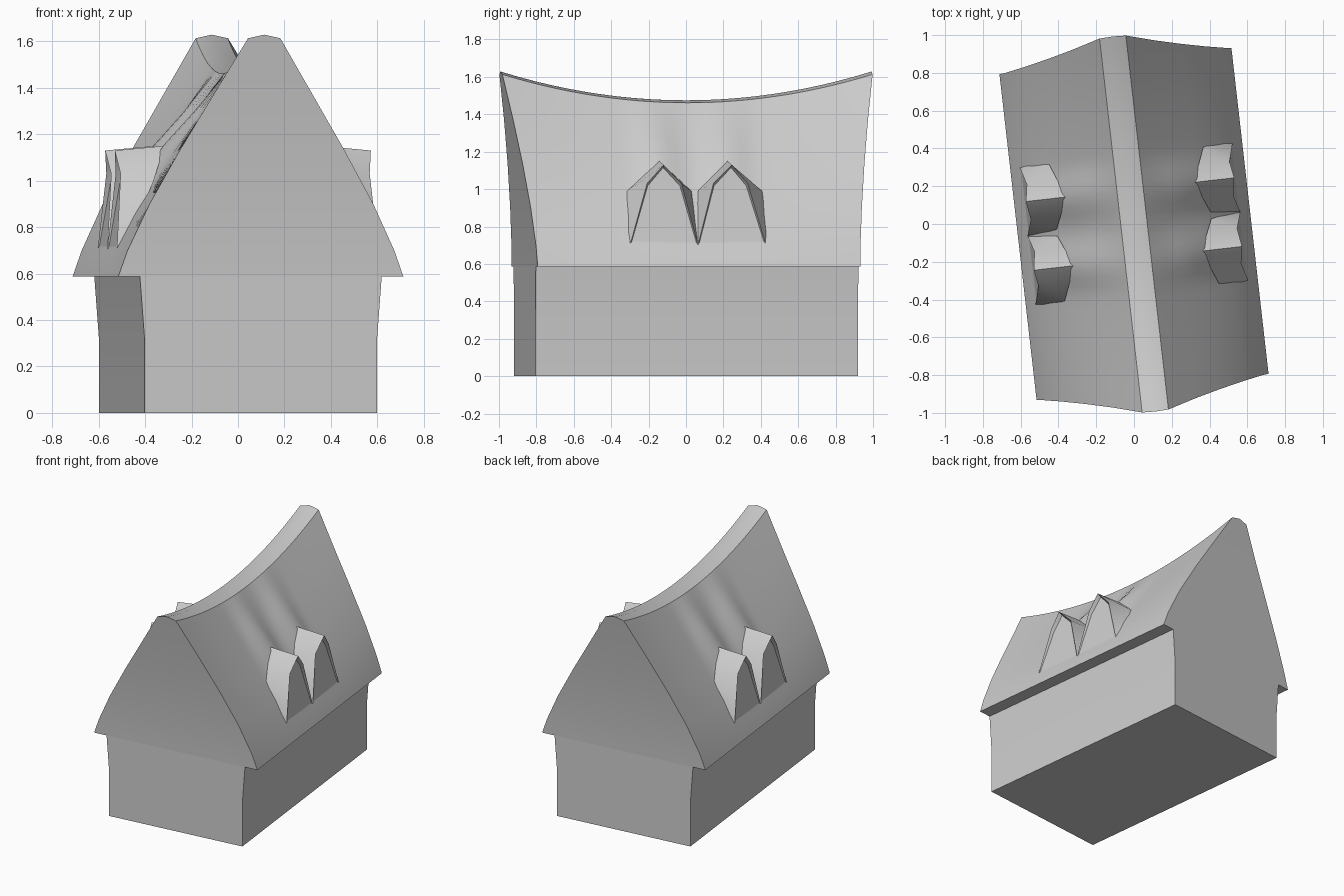
import bpy, bmesh, math

if "Cube" in bpy.data.objects:
    bpy.data.objects.remove(bpy.data.objects["Cube"])

TURN = math.radians(6.5)
EAVE = 0.587
C = 0.183  # dormer centre along the house, also half its width


def make_object(name, bm, angle=32):
    bmesh.ops.recalc_face_normals(bm, faces=bm.faces)
    me = bpy.data.meshes.new(name)
    bm.to_mesh(me)
    bm.free()
    me.shade_smooth()
    me.set_sharp_from_angle(angle=math.radians(angle))
    ob = bpy.data.objects.new(name, me)
    ob.rotation_euler.z = TURN
    bpy.context.collection.objects.link(ob)
    return ob


# Walls: flared towards the eaves, open under the roof
bm = bmesh.new()
rings = []
for half, z in ((0.504, 0), (0.504, 0.32), (0.524, EAVE)):
    rings.append([bm.verts.new((sx * half, sy * 0.868, z))
                  for sx, sy in ((-1, -1), (1, -1), (1, 1), (-1, 1))])
for a, b in zip(rings, rings[1:]):
    for i in range(4):
        j = (i + 1) % 4
        bm.faces.new((a[i], a[j], b[j], b[i]))
bm.faces.new(rings[0])
make_object("walls", bm)

# Roof: sagging ridge, gables leaning outwards, soft swells above the dormers
# profile points: half width, relative height, height of swell
half_profile = [(0.618, 0, 0), (0.579, 0.106, 0), (0.485, 0.30, 0), (0.357, 0.522, 0.085),
                (0.216, 0.75, 0.035), (0.07, 0.985, 0)]
profile = half_profile + [(0, 1, 0)] + [(-x, t, b) for x, t, b in reversed(half_profile)]
N = len(profile)
STEPS = 44
bm = bmesh.new()
sections, soffits = [], []
for k in range(STEPS + 1):
    s = 2 * k / STEPS - 1
    height = 0.888 + 0.154 * s * s
    sec = []
    for x, t, b in profile:
        y = s * (0.868 + 0.131 * t ** 1.45)
        off = min(1, abs(abs(y) - C) / C)
        swell = b * math.cos(off * math.pi / 2) ** 2
        sec.append(bm.verts.new((x, y, EAVE + t * height + swell)))
    sections.append(sec)
    # inner edge of the eave underside
    soffits.append([bm.verts.new((x, s * 0.868, EAVE)) for x in (0.524, -0.524)])
for a, b, p, q in zip(sections, sections[1:], soffits, soffits[1:]):
    for i in range(N - 1):
        bm.faces.new((a[i], a[i + 1], b[i + 1], b[i]))
    bm.faces.new((p[0], a[0], b[0], q[0]))
    bm.faces.new((a[-1], p[1], q[1], b[-1]))
for sec, sof in ((sections[0], soffits[0]), (sections[-1], soffits[-1])):
    bm.faces.new((sof[0], sec[0], sec[1], sec[-2], sec[-1], sof[1]))
    for i in range(1, N // 2):
        bm.faces.new([sec[i], sec[i + 1]] + ([sec[N - 2 - i]] if i + 1 < N // 2 else [])
                     + [sec[N - 1 - i]])
make_object("roof", bm, 32)

# Dormers: pointed hoods with shallow recessed fronts, mirrored to all four places
bm = bmesh.new()


def ring(points):
    return [bm.verts.new((x, C + y, z)) for y, x, z in points]


front = ring([(-0.183, 0.567, 0.70), (-0.097, 0.54, 1.03), (0, 0.555, 1.13),
              (0.088, 0.54, 1.03), (0.183, 0.567, 0.70)])
window = ring([(-0.179, 0.563, 0.698), (-0.091, 0.518, 1.018), (0, 0.523, 1.115),
               (0.082, 0.518, 1.018), (0.179, 0.563, 0.698)])
back = ring([(-0.185, 0.53, 0.74), (-0.165, 0.41, 0.99), (0, 0.34, 1.15),
             (0.18, 0.41, 0.99), (0.2, 0.53, 0.74)])
sill = ring([(0, 0.573, 0.69)])[0]
for a, b in ((window, front), (front, back)):
    for i in range(4):
        bm.faces.new((a[i], a[i + 1], b[i + 1], b[i]))
bm.faces.new(window)
bm.faces.new((window[4], window[0], sill))
bm.faces.new((window[0], front[0], sill))
bm.faces.new((front[4], window[4], sill))
dormers = make_object("dormers", bm, 60)
mirror = dormers.modifiers.new("mirror", 'MIRROR')
mirror.use_axis = (True, True, False)
mirror.use_mirror_merge = False
